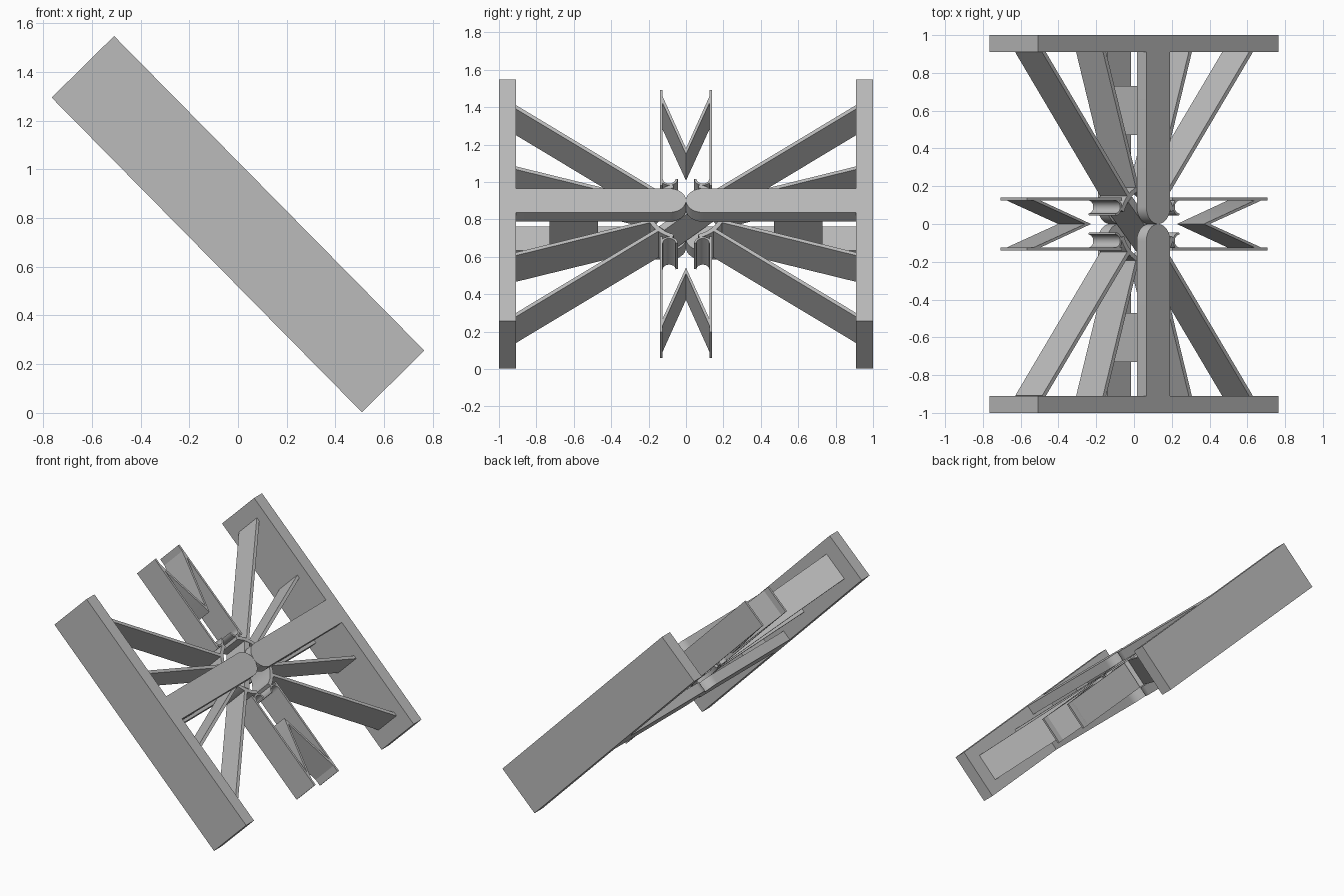
import bpy
import bmesh
from math import radians, sin, cos, pi
from mathutils import Vector

TILT = radians(45.4)
CENTRE_Z = 0.775
CORE = 0.1      # half depth of struts, arms and hub
FULL = 0.18     # half depth of the end plates

cube = bpy.data.objects.get("Cube")
if cube:
    bpy.data.objects.remove(cube, do_unlink=True)

grey = bpy.data.materials.new("plain_grey")
grey.use_nodes = True
grey.diffuse_color = (0.5, 0.5, 0.5, 1)
grey.node_tree.nodes["Principled BSDF"].inputs["Base Color"].default_value = (0.5, 0.5, 0.5, 1)


def finish(name, bm, low, high):
    """Extrude flat faces from low to high, then tilt the part into place."""
    faces = bm.faces[:]
    ext = bmesh.ops.extrude_face_region(bm, geom=faces, use_keep_orig=True)
    moved = [g for g in ext["geom"] if isinstance(g, bmesh.types.BMVert)]
    bmesh.ops.translate(bm, verts=moved, vec=(0, 0, high - low))
    bmesh.ops.recalc_face_normals(bm, faces=bm.faces[:])
    mesh = bpy.data.meshes.new(name)
    bm.to_mesh(mesh)
    bm.free()
    mesh.materials.append(grey)
    obj = bpy.data.objects.new(name, mesh)
    bpy.context.collection.objects.link(obj)
    obj.location.z = CENTRE_Z
    obj.rotation_euler.y = TILT
    bpy.ops.object.select_all(action='DESELECT')
    obj.select_set(True)
    bpy.context.view_layer.objects.active = obj
    bpy.ops.object.shade_smooth_by_angle(angle=radians(30))
    return obj


def slab(name, outline, low, high):
    """Solid from a closed outline."""
    bm = bmesh.new()
    bm.faces.new([bm.verts.new((x, y, low)) for x, y in outline])
    return finish(name, bm, low, high)


def box(name, x0, x1, y0, y1, low, high):
    return slab(name, [(x0, y0), (x1, y0), (x1, y1), (x0, y1)], low, high)


def strip(name, path, width, low=-CORE, high=CORE):
    """Solid wall of even width along a path."""
    bm = bmesh.new()
    pts = [Vector(p) for p in path]
    pairs = []
    for i, p in enumerate(pts):
        along = (pts[min(i + 1, len(pts) - 1)] - pts[max(i - 1, 0)]).normalized()
        side = Vector((-along.y, along.x)) * width / 2
        pairs.append([bm.verts.new((*(p + s * side), low)) for s in (1, -1)])
    for a, b in zip(pairs, pairs[1:]):
        bm.faces.new((a[0], a[1], b[1], b[0]))
    return finish(name, bm, low, high)


def arc(cx, cy, r, start, end, n):
    steps = [radians(start + (end - start) * i / n) for i in range(n + 1)]
    return [(cx + r * cos(a), cy + r * sin(a)) for a in steps]


for s, end in ((-1, "front"), (1, "back")):
    # End plate
    box(end + "_plate", -0.907, 0.907, s * 0.91, s, -FULL, FULL)

    # Paired round-nosed bars and the block that joins them
    nose = [(x, s * y) for x, y in arc(0, 0.09, 0.09, 180, 360, 24)]
    outline = nose + [(0.09, s * 0.92), (-0.09, s * 0.92)]
    slab(end + "_upper_bar", outline, 0.11, FULL)
    slab(end + "_lower_bar", outline, -FULL, -0.11)
    box(end + "_spacer_block", -0.07, 0.07, s * 0.47, s * 0.73, -0.11, 0.11)

    # Half of the split hub ring
    ring = [(x, s * y) for x, y in arc(0, 0, 0.2, 20, 160, 24)]
    strip(end + "_hub_half", ring, 0.025)

    for t, side in ((-1, "right"), (1, "left")):
        tag = end + "_" + side
        # Splayed struts from plate to hub
        strip(tag + "_outer_strut", [(t * 0.785, s * 0.915), (t * 0.14, s * 0.15)], 0.022)
        strip(tag + "_inner_strut", [(t * 0.325, s * 0.915), (t * 0.075, s * 0.19)], 0.022)
        # Side arm and its curved root
        box(tag + "_arm", t * 0.19, t * 0.907, s * 0.125, s * 0.14, -CORE, CORE)
        root = [(t * x, s * y) for x, y in arc(0.24, 0.09, 0.04, 90, 270, 16)]
        strip(tag + "_arm_root", root, 0.012)

# Chevron joining the tips of each pair of arms
for t, side in ((-1, "right"), (1, "left")):
    pts = [(0.907, 0.14), (0.47, 0), (0.907, -0.14),
           (0.855, -0.14), (0.425, 0), (0.855, 0.14)]
    slab(side + "_chevron", [(t * x, y) for x, y in pts], -CORE, CORE)

# Diagonal link across the hub
strip("cross_link", [(-0.13, 0.13), (0.13, -0.13)], 0.04)
